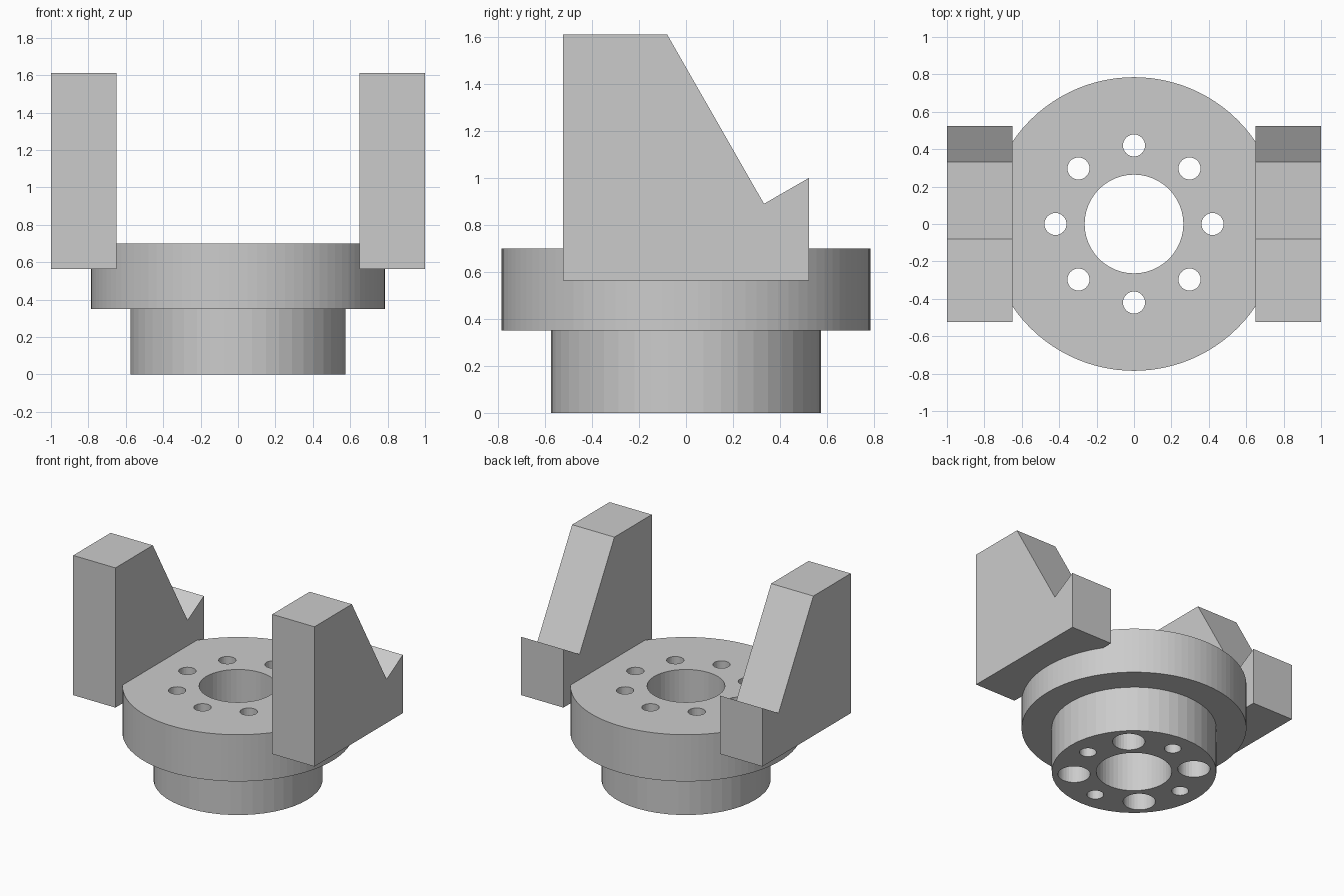
import bpy, bmesh
from math import cos, sin, radians

if "Cube" in bpy.data.objects:
    bpy.data.objects.remove(bpy.data.objects["Cube"])


def cylinder(name, radius, z0, z1, sides, x=0, y=0):
    bpy.ops.mesh.primitive_cylinder_add(vertices=sides, radius=radius, depth=z1 - z0,
                                        location=(x, y, (z0 + z1) / 2))
    obj = bpy.context.object
    obj.name = name
    return obj


def prism(name, profile, x0, x1):
    # extrude a (y, z) outline along x
    bm = bmesh.new()
    face = bm.faces.new([bm.verts.new((x0, y, z)) for y, z in profile])
    ext = bmesh.ops.extrude_face_region(bm, geom=[face])
    moved = [v for v in ext["geom"] if isinstance(v, bmesh.types.BMVert)]
    bmesh.ops.translate(bm, verts=moved, vec=(x1 - x0, 0, 0))
    bmesh.ops.recalc_face_normals(bm, faces=bm.faces)
    mesh = bpy.data.meshes.new(name)
    bm.to_mesh(mesh)
    bm.free()
    obj = bpy.data.objects.new(name, mesh)
    bpy.context.collection.objects.link(obj)
    return obj


def combine(target, tool, operation):
    tool.hide_render = True
    mod = target.modifiers.new(operation.lower(), 'BOOLEAN')
    mod.operation = operation
    mod.solver = 'EXACT'
    mod.object = tool
    bpy.context.view_layer.objects.active = target
    bpy.ops.object.modifier_apply(modifier=mod.name)
    bpy.data.objects.remove(tool)


# wide flange with the narrower spigot below
body = cylinder("flanged_clevis", 0.785, 0.35, 0.70, 96)
combine(body, cylinder("spigot", 0.575, 0.0, 0.45, 48), 'UNION')

# two notched arms
arm_profile = [(-0.523, 0.563), (0.523, 0.563), (0.523, 1.0),
               (0.332, 0.89), (-0.08, 1.61), (-0.523, 1.61)]
for x0, x1 in ((-1.0, -0.65), (0.65, 1.0)):
    combine(body, prism("arm", arm_profile, x0, x1), 'UNION')

# centre bore
combine(body, cylinder("bore", 0.264, -0.1, 0.8, 48), 'DIFFERENCE')

# ring of bolt holes, diagonal ones counterbored from below
for i in range(8):
    a = radians(45 * i)
    x, y = 0.42 * cos(a), 0.42 * sin(a)
    combine(body, cylinder("bolt_hole", 0.059, -0.1, 0.8, 32, x, y), 'DIFFERENCE')
    if i % 2:
        combine(body, cylinder("counterbore", 0.113, -0.1, 0.34, 32, x, y), 'DIFFERENCE')
